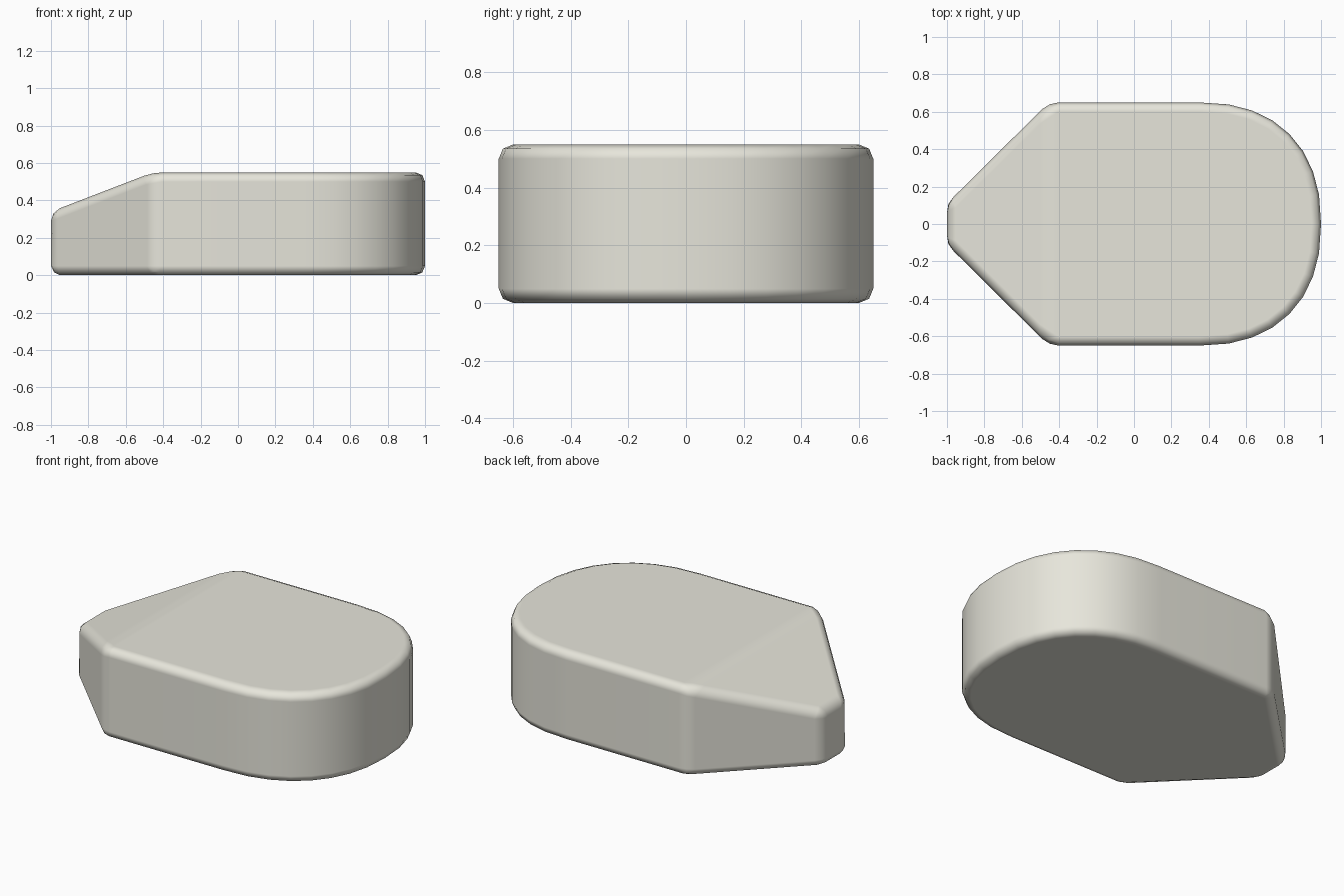
import bpy, bmesh
from math import sin, cos, pi

if "Cube" in bpy.data.objects:
    bpy.data.objects.remove(bpy.data.objects["Cube"])

# Half outline: blunt nose, straight side, squarish round end
N = 8
half = [(-1.0, 0.11), (-0.455, 0.65)]
for i in range(N + 1):
    a = pi / 2 * (1 - i / N)
    x = 0.35 + 0.65 * max(cos(a), 0) ** (2 / 2.3)
    y = 0.65 * max(sin(a), 0) ** (2 / 2.3)
    half.append((x, y if i < N else 0.0))
outline = half + [(x, -y) for x, y in reversed(half[:-1])]


def top_z(x):
    return 0.34 if x < -0.9 else 0.55


# Body: prism whose top slopes down over the nose
bm = bmesh.new()
low = [bm.verts.new((x, y, 0)) for x, y in outline]
high = [bm.verts.new((x, y, top_z(x))) for x, y in outline]
n = len(outline)
for i in range(n):
    j = (i + 1) % n
    bm.faces.new((low[i], low[j], high[j], high[i]))
bm.faces.new(low)
bm.faces.new(high[1:-1])
bm.faces.new((high[0], high[1], high[-2], high[-1]))
bmesh.ops.recalc_face_normals(bm, faces=bm.faces)
mesh = bpy.data.meshes.new("body")
bm.to_mesh(mesh)
bm.free()
body = bpy.data.objects.new("body", mesh)
bpy.context.collection.objects.link(body)

# Off-white surface
mat = bpy.data.materials.new("off_white")
mat.diffuse_color = (0.80, 0.79, 0.71, 1)
mat.use_nodes = True
mat.node_tree.nodes["Principled BSDF"].inputs["Base Color"].default_value = mat.diffuse_color
mesh.materials.append(mat)

# Rounded edges with smooth shading
bevel = body.modifiers.new("rounded_edges", "BEVEL")
bevel.width = 0.05
bevel.segments = 2
bevel.limit_method = "ANGLE"
bevel.angle_limit = 0.35
bevel.harden_normals = True
for p in mesh.polygons:
    p.use_smooth = True
